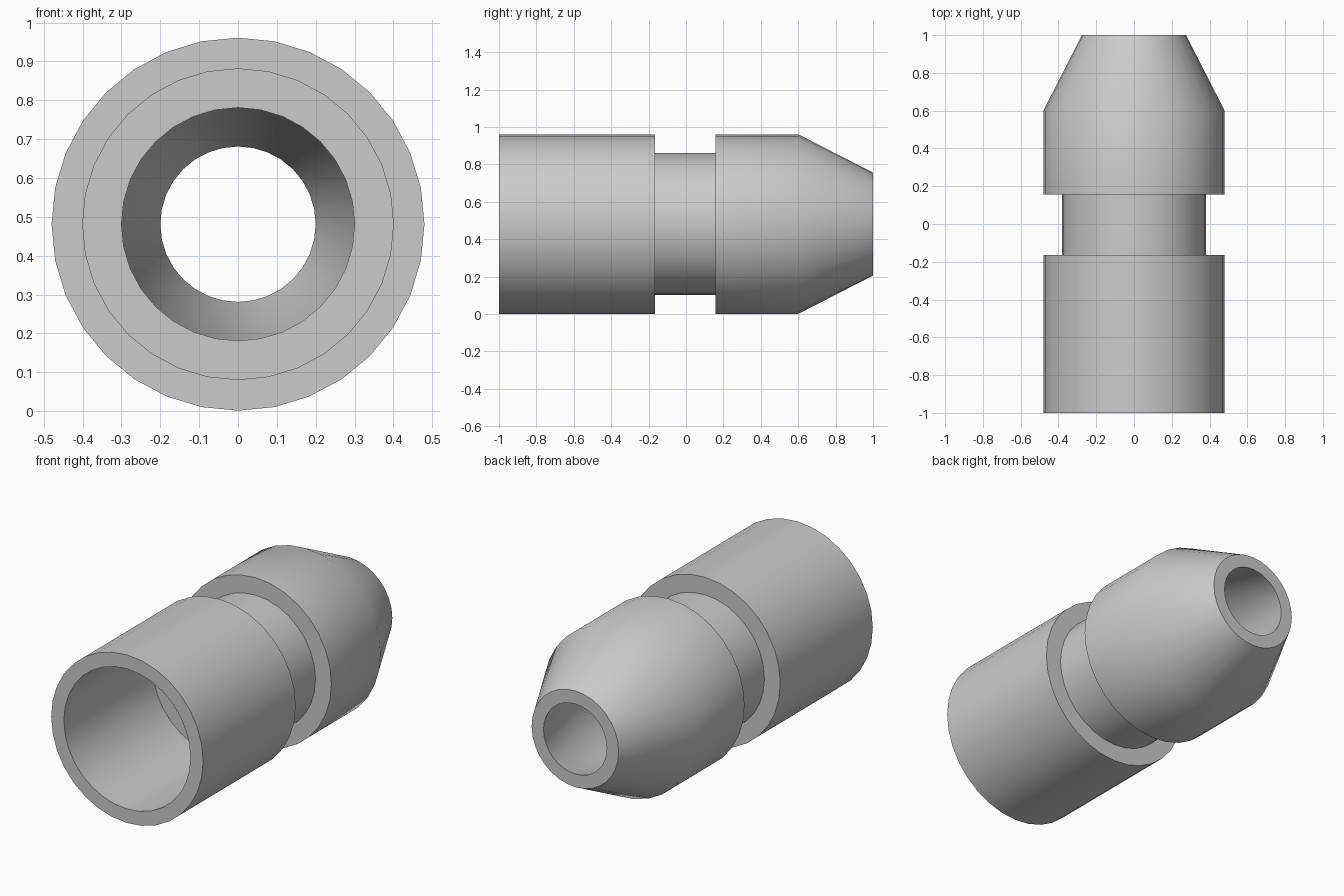
import bpy
import bmesh
from math import pi, radians
from mathutils import Vector

cube = bpy.data.objects.get("Cube")
if cube:
    bpy.data.objects.remove(cube, do_unlink=True)

SIDES = 32
AXIS_Z = 0.481

# Grey material
grey = bpy.data.materials.new("plain_grey")
grey.use_nodes = True
colour = (0.6, 0.6, 0.6, 1)
grey.diffuse_color = colour
grey.node_tree.nodes["Principled BSDF"].inputs["Base Color"].default_value = colour


def lathe(name, profile):
    """Spin a closed (radius, y) profile about the y axis."""
    bm = bmesh.new()
    verts = [bm.verts.new((0, y, r)) for r, y in profile]
    edges = [bm.edges.new((a, b)) for a, b in zip(verts, verts[1:] + verts[:1])]
    bmesh.ops.spin(bm, geom=verts + edges, cent=Vector(), axis=(0, 1, 0),
                   angle=2 * pi, steps=SIDES, use_merge=True)
    bmesh.ops.remove_doubles(bm, verts=bm.verts, dist=0.0001)
    bmesh.ops.recalc_face_normals(bm, faces=bm.faces)
    mesh = bpy.data.meshes.new(name)
    bm.to_mesh(mesh)
    bm.free()
    mesh.materials.append(grey)
    obj = bpy.data.objects.new(name, mesh)
    obj.location.z = AXIS_Z
    bpy.context.collection.objects.link(obj)
    bpy.context.view_layer.objects.active = obj
    obj.select_set(True)
    bpy.ops.object.shade_smooth_by_angle(angle=radians(30))
    obj.select_set(False)
    return obj


# Outer wall with groove and tapered nose, then the stepped bore
outer = [(0.48, -1), (0.48, -0.165), (0.38, -0.165), (0.38, 0.157),
         (0.48, 0.157), (0.48, 0.6), (0.275, 1)]
bore = [(0.2, 1), (0.3, 0.6), (0.3, -0.2), (0.4, -0.2), (0.4, -1)]
lathe("grooved_nozzle", outer + bore)
